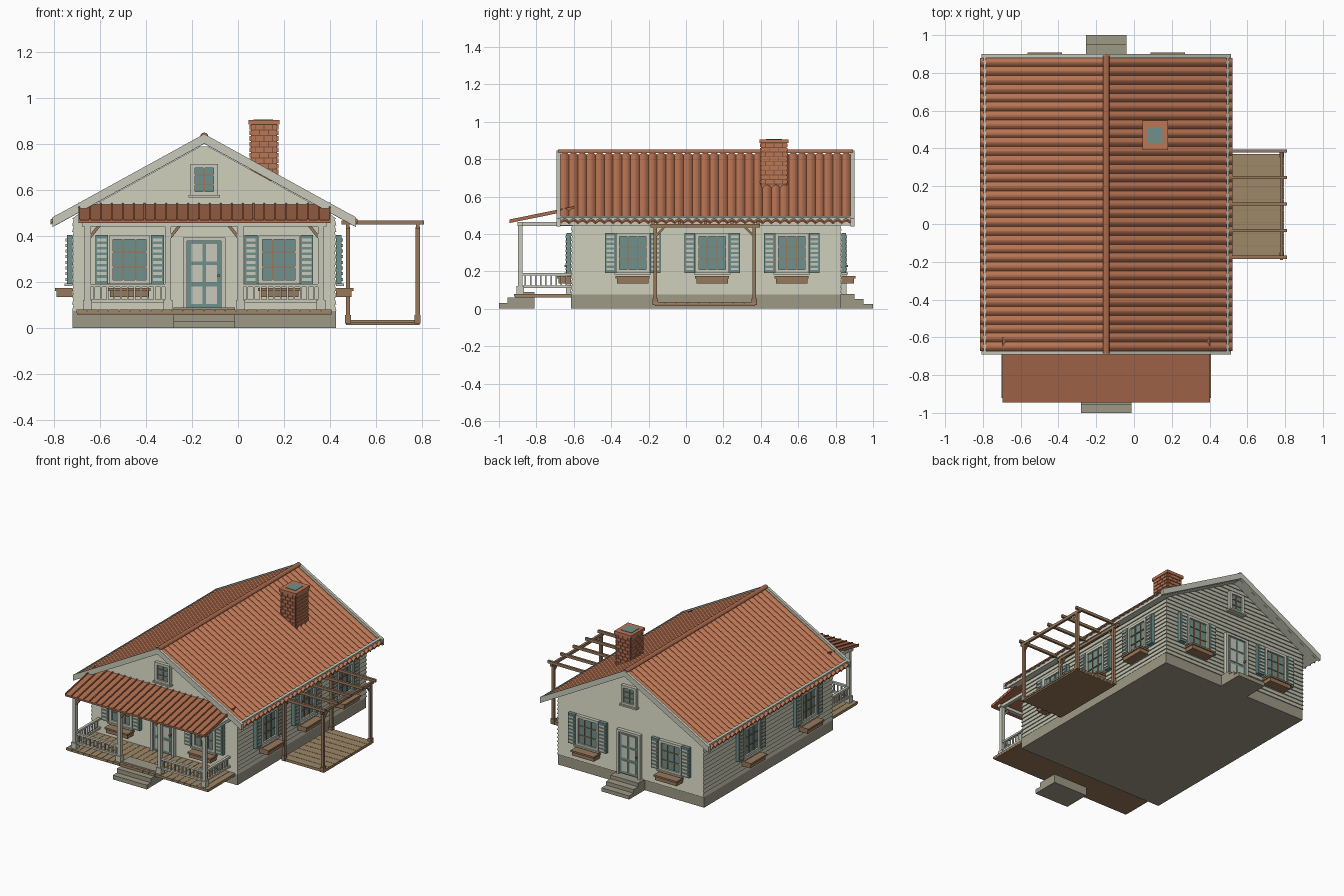
import bpy, bmesh, math
from mathutils import Matrix, Vector

if "Cube" in bpy.data.objects:
    bpy.data.objects.remove(bpy.data.objects["Cube"])

COL = {
    "siding": (0.54, 0.54, 0.43), "trim": (0.58, 0.59, 0.49),
    "stone": (0.34, 0.32, 0.24), "teal": (0.163, 0.285, 0.264),
    "tile": (0.50, 0.18, 0.09), "porch_tile": (0.42, 0.15, 0.075),
    "wood": (0.32, 0.19, 0.107), "plank": (0.34, 0.243, 0.14),
    "mortar": (0.20, 0.085, 0.05),
}
MATS = {}
for n, c in COL.items():
    MATS[n] = bpy.data.materials.new(n)
    MATS[n].diffuse_color = (*c, 1)

parts = {}
CX = -0.147           # house centre line
SLOPE = 0.55


def get(part, mat):
    return parts.setdefault(part, (bmesh.new(), mat))[0]


def hexa(bm, pts):
    """Solid from 8 corners: bottom loop then top loop."""
    v = [bm.verts.new(p) for p in pts]
    for f in ((3, 2, 1, 0), (4, 5, 6, 7), (0, 1, 5, 4), (1, 2, 6, 5), (2, 3, 7, 6), (3, 0, 4, 7)):
        bm.faces.new([v[i] for i in f])


def box(part, mat, x0, x1, y0, y1, z0, z1, M=Matrix()):
    pts = [M @ Vector((x, y, z)) for z in (z0, z1)
           for x, y in ((x0, y0), (x1, y0), (x1, y1), (x0, y1))]
    hexa(get(part, mat), pts)


def bar(part, mat, p, q, w):
    p, q = Vector(p), Vector(q)
    M = Matrix.Translation(p) @ (q - p).to_track_quat('Z', 'Y').to_matrix().to_4x4()
    box(part, mat, -w / 2, w / 2, -w / 2, w / 2, 0, (q - p).length, M)


# Foundation and clapboard walls up into the gables
box("foundation", "stone", -0.72, 0.426, -0.615, 0.825, 0, 0.075)
bm = get("clapboard_walls", "siding")
H = 0.0286
half = lambda z: max(0.002, min(0.568, (0.80 - z) / SLOPE))
for i in range(25):
    z0 = 0.075 + i * H
    z1 = z0 + H
    pts = []
    for z, e in ((z0, 0.007), (z1, 0)):
        h = half(z) + (e if z < 0.48 else 0)
        ya, yb = -0.609 - e, 0.825 + e
        pts += [(CX - h, ya, z), (CX + h, ya, z), (CX + h, yb, z), (CX - h, yb, z)]
    hexa(bm, pts)

# Main roof: slabs, barge boards, rounded tile rows, eave strips, ridge cap
RIBS, SEG = 33, 6
Y0, Y1 = -0.672, 0.88


def slope_slab(part, mat, s, d0, d1, ya, yb, top, th):
    za, zb = top - SLOPE * d0, top - SLOPE * d1
    xa, xb = CX + s * d0, CX + s * d1
    hexa(get(part, mat), [(xa, ya, za - th), (xb, ya, zb - th), (xb, yb, zb - th), (xa, yb, za - th),
                          (xa, ya, za), (xb, ya, zb), (xb, yb, zb), (xa, yb, za)])


for s in (-1, 1):
    slope_slab("roof_deck", "trim", s, 0, 0.65, Y0, Y1, 0.824, 0.022)
    slope_slab("barge_boards", "trim", s, 0, 0.66, -0.692, Y0, 0.845, 0.042)
    slope_slab("barge_boards", "trim", s, 0, 0.66, Y1, 0.9, 0.845, 0.042)
    slope_slab("eave_strips", "trim", s, 0.637, 0.65, -0.69, 0.898, 0.846, 0.02)
    bm = get("roof_tiles", "tile")
    rows = []
    n = RIBS * SEG
    for k in range(n + 1):
        y = Y0 + (Y1 - Y0) * k / n
        b = 0.015 * abs(math.sin(math.pi * k / SEG))
        rows.append([bm.verts.new((CX + s * d, y, 0.825 + b + t - SLOPE * d))
                     for d, t in ((0.004, 0), (0.668, 0), (0.668, -0.007), (0.004, -0.007))])
    for a, b in zip(rows, rows[1:]):
        for j in range(4):
            bm.faces.new((a[j], a[(j + 1) % 4], b[(j + 1) % 4], b[j]))
    bm.faces.new(rows[0])
    bm.faces.new(rows[-1])
bm = get("ridge_cap", "porch_tile")
arc = [(CX + 0.018 * math.cos(a), 0.832 + 0.019 * math.sin(a))
       for a in [math.pi * i / 6 for i in range(7)]]
ends = [[bm.verts.new((x, y, z)) for x, z in arc] for y in (-0.685, 0.893)]
for e in ends:
    bm.faces.new(e)
for i in range(7):
    j = (i + 1) % 7
    bm.faces.new((ends[0][i], ends[0][j], ends[1][j], ends[1][i]))


# Windows, shutters, flower boxes and doors: local x along wall, -y outward
def wall(x, y, deg):
    return Matrix.Translation((x, y, 0)) @ Matrix.Rotation(math.radians(deg), 4, 'Z')


def window(M, w, z0, z1, cols, rows):
    box("window_glass", "teal", -w, w, -0.012, 0, z0, z1, M)
    for s in (-1, 1):
        box("window_frames", "trim", s * w - 0.009, s * w + 0.009, -0.024, 0, z0, z1, M)
    for z in (z0, z1):
        box("window_frames", "trim", -w - 0.009, w + 0.009, -0.024, 0, z - 0.009, z + 0.009, M)
    box("window_sills", "trim", -w - 0.018, w + 0.018, -0.034, 0, z0 - 0.016, z0 - 0.006, M)
    for i in range(1, cols):
        x = -w + 2 * w * i / cols
        box("window_muntins", "wood", x - 0.003, x + 0.003, -0.018, 0, z0, z1, M)
    for i in range(1, rows):
        z = z0 + (z1 - z0) * i / rows
        box("window_muntins", "wood", -w, w, -0.018, 0, z - 0.003, z + 0.003, M)


def full_window(M):
    window(M, 0.08, 0.2, 0.395, 3, 3)
    for s in (-1, 1):
        c = s * 0.121
        box("shutters", "teal", c - 0.028, c + 0.028, -0.024, 0, 0.192, 0.405, M)
        for i in range(8):
            z = 0.206 + i * 0.0245
            box("shutter_slats", "trim", c - 0.02, c + 0.02, -0.03, 0, z, z + 0.013, M)
    box("flower_boxes", "wood", -0.085, 0.085, -0.068, 0, 0.136, 0.168, M)
    box("flower_boxes", "wood", -0.091, 0.091, -0.076, 0, 0.162, 0.174, M)


def door(M):
    box("door_slabs", "teal", -0.075, 0.075, -0.016, 0, 0.085, 0.38, M)
    for s in (-1, 1):
        box("door_frames", "trim", s * 0.083 - 0.009, s * 0.083 + 0.009, -0.026, 0, 0.08, 0.392, M)
        for z in (0.105, 0.2, 0.29):
            box("door_panels", "trim", s * 0.031 - 0.024, s * 0.031 + 0.024, -0.021, 0, z, z + 0.075, M)
    box("door_frames", "trim", -0.092, 0.092, -0.026, 0, 0.378, 0.394, M)
    box("door_knobs", "wood", 0.058, 0.068, -0.034, 0, 0.222, 0.234, M)


for y, deg in ((-0.615, 0), (0.831, 180)):
    for x in (-0.472, 0.178):
        full_window(wall(x, y, deg))
    door(wall(CX, y, deg))
    window(wall(CX, y, deg), 0.05, 0.585, 0.705, 2, 3)
for y in (-0.285, 0.14, 0.565):
    full_window(wall(0.427, y, 90))
for y in (-0.32, 0.32):
    full_window(wall(-0.721, y, -90))

# Front and back steps
for i in range(3):
    box("front_steps", "stone", -0.28, -0.014, (-1.0, -0.955, -0.9)[i], -0.81, 0.03 * i, 0.03 * i + 0.03)
    box("back_steps", "stone", -0.255, -0.039, 0.81, (1.0, 0.95, 0.9)[i], 0.026 * i, 0.026 * i + 0.026)

# Porch deck, posts, railings, beam and ribbed roof
for i in range(24):
    x = -0.702 + i * 0.0463
    box("porch_deck", "plank", x, x + 0.044, -0.92, -0.61, 0.066, 0.08)
box("porch_deck_edge", "wood", -0.70, 0.406, -0.915, -0.61, 0.06, 0.074)
PY = -0.886
posts = (-0.508, -0.158, 0.158, 0.508)
for d in posts:
    x = CX + d
    box("porch_posts", "trim", x - 0.013, x + 0.013, PY - 0.013, PY + 0.013, 0.08, 0.46)
    box("porch_posts", "trim", x - 0.019, x + 0.019, PY - 0.019, PY + 0.019, 0.08, 0.122)
    s = 1 if d < 0 else -1
    bar("porch_brackets", "wood", (x + s * 0.01, PY, 0.395), (x + s * 0.05, PY, 0.445), 0.013)
box("porch_beam", "trim", -0.68, 0.386, PY - 0.014, PY + 0.014, 0.442, 0.464)
for s in (-1, 1):
    x = CX + s * 0.508
    box("porch_beam", "trim", x - 0.012, x + 0.012, PY, -0.61, 0.442, 0.464)
    xa, xb = sorted((CX + s * 0.158, x))
    for z in (0.112, 0.178):
        box("porch_rails", "trim", xa, xb, PY - 0.009, PY + 0.009, z, z + 0.013)
        box("porch_rails", "trim", x - 0.009, x + 0.009, PY, -0.612, z, z + 0.013)
    for i in range(1, 12):
        bx = xa + (xb - xa) * i / 12
        box("porch_balusters", "trim", bx - 0.004, bx + 0.004, PY - 0.004, PY + 0.004, 0.112, 0.185)
    for i in range(1, 10):
        by = PY + 0.274 * i / 10
        box("porch_balusters", "trim", x - 0.004, x + 0.004, by - 0.004, by + 0.004, 0.112, 0.185)


def porch_slab(part, mat, xa, xb, lift, th):
    a, b = 0.47 + lift, 0.54 + lift
    hexa(get(part, mat), [(xa, -0.945, a - th), (xb, -0.945, a - th), (xb, -0.6, b - th), (xa, -0.6, b - th),
                          (xa, -0.945, a), (xb, -0.945, a), (xb, -0.6, b), (xa, -0.6, b)])


porch_slab("porch_roof", "porch_tile", -0.695, 0.402, 0, 0.012)
for i in range(24):
    x = -0.695 + i * 1.091 / 23
    porch_slab("porch_roof_ribs", "porch_tile", x, x + 0.007, 0.007, 0.012)

# Chimney: mortar core with staggered bricks, cap and flue
bx0, bx1, by0, by1 = 0.056, 0.17, 0.402, 0.538
box("chimney_core", "mortar", bx0, bx1, by0, by1, 0.64, 0.885)
for r in range(10):
    z0 = 0.645 + r * 0.0243
    for a0, a1, along_x in ((bx0, bx1, True), (by0, by1, False)):
        L, nb = a1 - a0, 3
        cuts = [a0] + [a0 + L * (i + (0.5 if r % 2 else 0)) / nb
                       for i in range(0 if r % 2 else 1, nb)] + [a1]
        for p, q in zip(cuts, cuts[1:]):
            p, q = p + 0.002, q - 0.002
            for e in (0, 1):
                if along_x:
                    y = (by0, by1)[e]
                    box("chimney_bricks", "tile", p, q, y - 0.006, y + 0.006, z0, z0 + 0.02)
                else:
                    x = (bx0, bx1)[e]
                    box("chimney_bricks", "tile", x - 0.006, x + 0.006, p, q, z0, z0 + 0.02)
box("chimney_cap", "tile", 0.046, 0.18, 0.392, 0.548, 0.885, 0.905)
box("chimney_flue", "teal", 0.068, 0.152, 0.428, 0.512, 0.9, 0.908)

# Side pergola: plank floor, posts, braces, beams and rafters
for i in range(9):
    y = -0.172 + i * 0.0607
    box("pergola_floor", "plank", 0.465, 0.795, y, y + 0.058, 0.024, 0.036)
box("pergola_floor_frame", "wood", 0.47, 0.79, -0.165, 0.37, 0.014, 0.03)
for x in (0.478, 0.782):
    for y, s in ((-0.165, 1), (0.365, -1)):
        box("pergola_posts", "wood", x - 0.009, x + 0.009, y - 0.01, y + 0.01, 0.02, 0.44)
        box("pergola_posts", "wood", x - 0.013, x + 0.013, y - 0.014, y + 0.014, 0.02, 0.056)
        bar("pergola_braces", "wood", (x, y, 0.385), (x, y + s * 0.05, 0.437), 0.011)
    box("pergola_beams", "wood", x - 0.008, x + 0.008, -0.19, 0.395, 0.434, 0.453)
for i in range(5):
    y = -0.176 + i * 0.1405
    box("pergola_rafters", "wood", 0.45, 0.81, y - 0.008, y + 0.008, 0.45, 0.469)

# Turn every gathered part into an object
for name, (bm, mat) in parts.items():
    bmesh.ops.recalc_face_normals(bm, faces=bm.faces)
    me = bpy.data.meshes.new(name)
    bm.to_mesh(me)
    bm.free()
    me.materials.append(MATS[mat])
    bpy.context.collection.objects.link(bpy.data.objects.new(name, me))

for m in bpy.data.materials:
    if m.users and not m.is_grease_pencil:
        m.use_nodes = True
        m.node_tree.nodes["Principled BSDF"].inputs["Base Color"].default_value = m.diffuse_color
